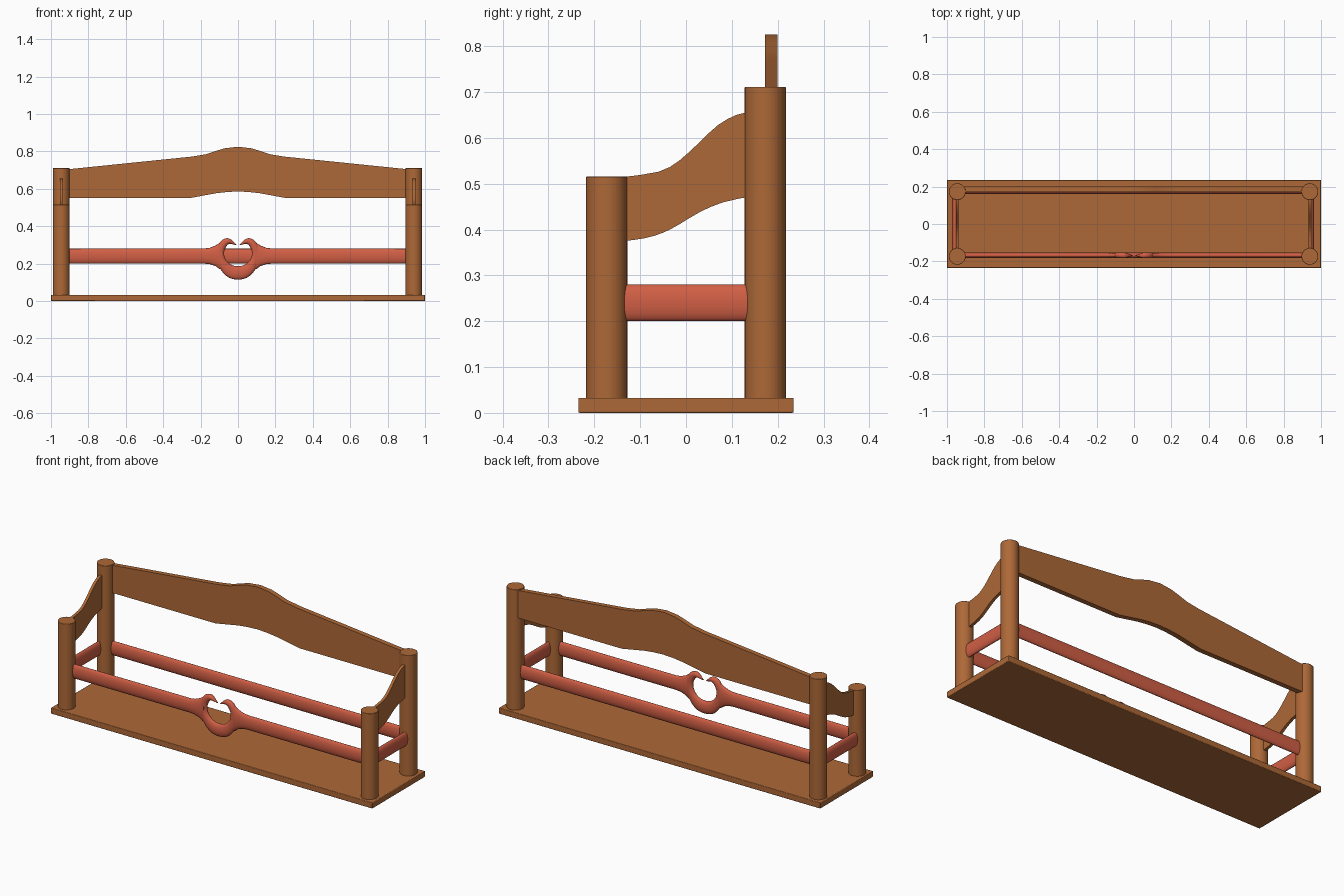
import bpy, bmesh, math
from mathutils import Vector

if "Cube" in bpy.data.objects:
    bpy.data.objects.remove(bpy.data.objects["Cube"])


def material(name, rgb):
    m = bpy.data.materials.new(name)
    m.diffuse_color = (*rgb, 1)
    m.use_nodes = True
    m.node_tree.nodes["Principled BSDF"].inputs["Base Color"].default_value = m.diffuse_color
    return m


WOOD = material("warm brown wood", (0.42, 0.14, 0.038))
RED = material("coral red paint", (0.64, 0.115, 0.06))


def finish(bm, name, mat, bevel=0, angle=40):
    bmesh.ops.recalc_face_normals(bm, faces=bm.faces)
    me = bpy.data.meshes.new(name)
    bm.to_mesh(me)
    bm.free()
    me.materials.append(mat)
    ob = bpy.data.objects.new(name, me)
    bpy.context.collection.objects.link(ob)
    bpy.ops.object.select_all(action='DESELECT')
    ob.select_set(True)
    bpy.context.view_layer.objects.active = ob
    if bevel:
        mod = ob.modifiers.new("soft edges", 'BEVEL')
        mod.width, mod.segments, mod.limit_method = bevel, 2, 'ANGLE'
    bpy.ops.object.shade_smooth_by_angle(angle=math.radians(angle))
    return ob


def plate(name, outline, thickness, mat, bevel=0):
    """Extrude a closed 3D outline along a thickness vector."""
    bm = bmesh.new()
    face = bm.faces.new([bm.verts.new(p) for p in outline])
    ext = bmesh.ops.extrude_face_region(bm, geom=[face])
    moved = [v for v in ext['geom'] if isinstance(v, bmesh.types.BMVert)]
    bmesh.ops.translate(bm, verts=moved, vec=thickness)
    return finish(bm, name, mat, bevel)


def loft(name, sections, depth_dir, half_depth, mat, n=20):
    """Sweep an ellipse spanning each pair of edge points."""
    bm = bmesh.new()
    rings = []
    for a, b in sections:
        a, b = Vector(a), Vector(b)
        mid, half = (a + b) / 2, (a - b) / 2
        d = Vector(depth_dir) * min(half_depth, max(half.length, 0.003))
        rings.append([bm.verts.new(mid + half * math.cos(t) + d * math.sin(t))
                      for t in (2 * math.pi * i / n for i in range(n))])
    for r, s in zip(rings, rings[1:]):
        for i in range(n):
            j = (i + 1) % n
            bm.faces.new((r[i], r[j], s[j], s[i]))
    bm.faces.new(rings[0])
    bm.faces.new(rings[-1])
    return finish(bm, name, mat, angle=60)


def smooth(points, steps=4):
    """Catmull-Rom smoothing of a point list."""
    p = [Vector(q) for q in points]
    p = [2 * p[0] - p[1]] + p + [2 * p[-1] - p[-2]]
    out = []
    for a, b, c, d in zip(p, p[1:], p[2:], p[3:]):
        for k in range(steps):
            t = k / steps
            out.append(0.5 * (2 * b + (c - a) * t + (2 * a - 5 * b + 4 * c - d) * t * t
                              + (3 * b - a - 3 * c + d) * t ** 3))
    return out + [p[-2]]


# Base board
plate("base_board", [(-1, -.235, 0), (1, -.235, 0), (1, .235, 0), (-1, .235, 0)],
      (0, 0, .033), WOOD, .003)

# Round corner posts
LEFT, RIGHT = -.945, .94
for side, x in (("left", LEFT), ("right", RIGHT)):
    for end, y, top in (("front", -.173, .516), ("back", .173, .711)):
        bm = bmesh.new()
        bmesh.ops.create_cone(bm, cap_ends=True, segments=32, radius1=.045,
                              radius2=.045, depth=top - .02)
        bmesh.ops.translate(bm, verts=bm.verts, vec=(x, y, (top + .02) / 2))
        finish(bm, f"{end}_{side}_post", WOOD, .002)

# Arched back board
half_top = [(0, .825), (.07, .817), (.12, .802), (.17, .785), (.25, .772), (.925, .703)]
half_low = [(.925, .55), (.26, .55), (.19, .563), (.12, .576), (.06, .583), (0, .586)]
half = half_top + half_low
outline = [(x, .172, z) for x, z in half] + [(-x, .172, z) for x, z in half[-2:0:-1]]
plate("back_board", outline, (0, .028, 0), WOOD)

# Curved side panels and side rails
top_curve = smooth([(-.14, .514), (-.06, .526), (-.015, .55), (.03, .591),
                    (.07, .628), (.11, .65), (.14, .656)], 2)
low_curve = smooth([(-.14, .374), (-.09, .381), (-.05, .393), (-.015, .411),
                    (.03, .438), (.08, .459), (.14, .472)], 2)
for side, x, rx in (("left", LEFT, -.958), ("right", RIGHT, .948)):
    pts = top_curve + low_curve[::-1]
    plate(f"{side}_side_panel", [(x - .008, p.x, p.y) for p in pts], (.016, 0, 0), WOOD)
    loft(f"{side}_side_rail", [((rx, y, .28), (rx, y, .2)) for y in (-.137, .137)],
         (1, 0, 0), .015, RED)

# Back rail
loft("back_rail", [((x, .175, .28), (x, .175, .2)) for x in (-.925, .92)],
     (0, 1, 0), .015, RED)

# Front rail halves, flaring into the heart
FY = -.168
flare = [(.92, .28, .2), (.18, .281, .2), (.15, .285, .197), (.12, .297, .187),
         (.1, .31, .172), (.086, .312, .168)]
for side, s in (("left", -1), ("right", 1)):
    loft(f"front_{side}_rail", [((s * x, FY, a), (s * x, FY, b)) for x, a, b in flare],
         (0, 1, 0), .015, RED)

# Open heart with hooked ends: outer and inner edges
outer = [(.008, .302), (.022, .316), (.04, .331), (.06, .336), (.088, .324), (.112, .285),
         (.114, .225), (.09, .165), (.05, .126), (0, .115)]
inner = [(.01, .299), (.027, .303), (.042, .306), (.053, .303), (.065, .288), (.074, .263),
         (.07, .23), (.05, .203), (.025, .19), (0, .187)]


def whole(pts):
    return smooth([(-x, z) for x, z in pts] + pts[-2::-1])


loft("heart_ring", [((a.x, FY, a.y), (b.x, FY, b.y)) for a, b in zip(whole(outer), whole(inner))],
     (0, 1, 0), .015, RED)
